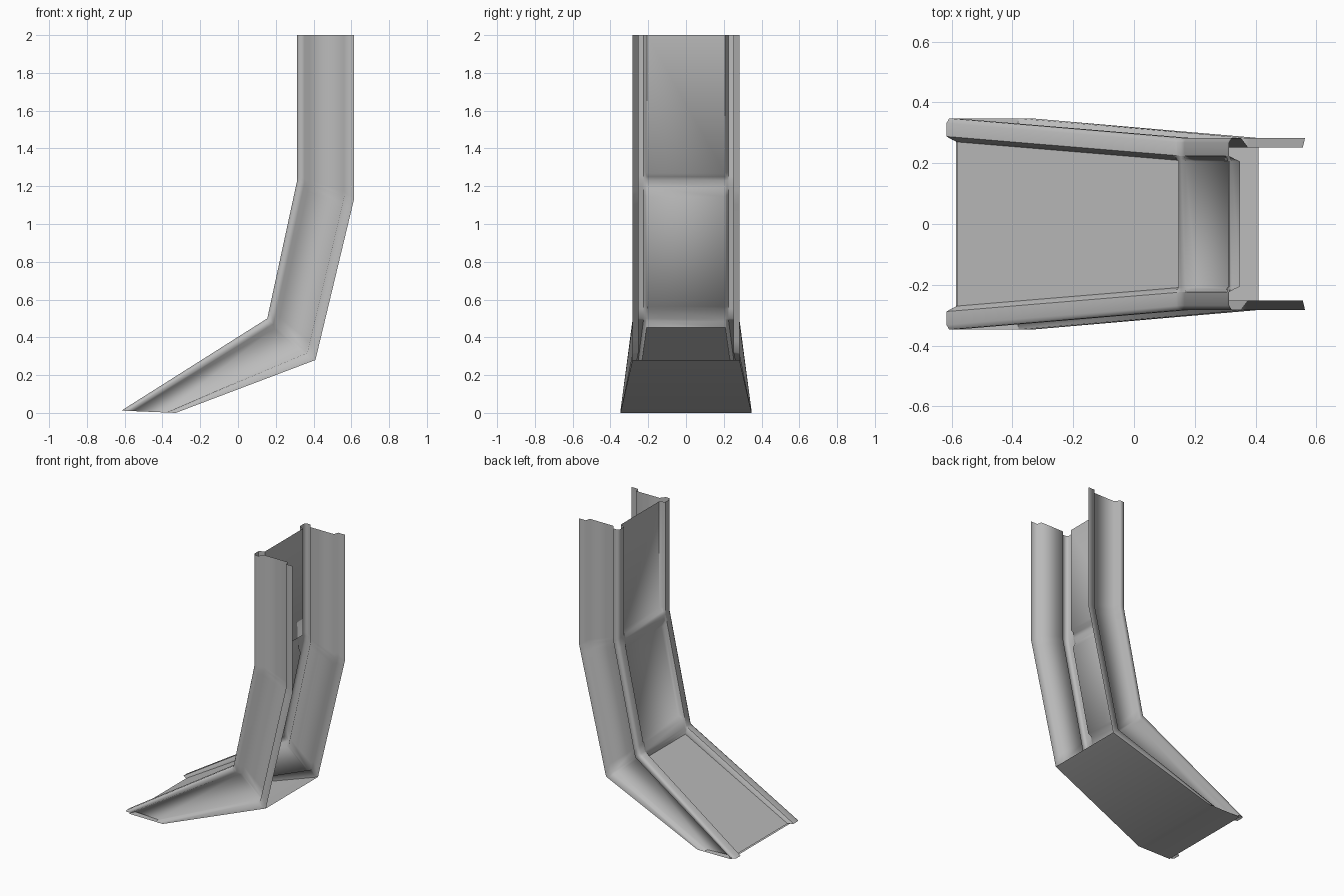
import bpy, bmesh, math

if "Cube" in bpy.data.objects:
    bpy.data.objects.remove(bpy.data.objects["Cube"])

grey = bpy.data.materials.new("plain_grey")
grey.diffuse_color = (0.5, 0.5, 0.5, 1)
grey.use_nodes = True
grey.node_tree.nodes["Principled BSDF"].inputs["Base Color"].default_value = grey.diffuse_color

# Bend stations: front edge (x, z), rear edge (x, z), extra half width
bends = [((0.313, 2.0), (0.614, 2.0), 0.0),
         ((0.313, 1.23), (0.614, 1.13), 0.0),
         ((0.155, 0.50), (0.41, 0.28), 0.0),
         ((-0.617, 0.012), (-0.33, 0.0), 0.064)]
# Extra stations along each leg: (position, panel recess 0..1)
legs = [[(0, 1), (0.935, 1), (0.97, 0.25)],
        [(0, 0), (0.05, 0.1), (0.1, 1), (0.88, 1), (0.93, 0.1)],
        [(0, 0), (0.02, 0.2), (0.045, 1), (1, 1)]]
# Half cross-section: (half width, depth from front edge to rear edge)
panel = [(0.0, 0.12), (0.206, 0.12), (0.214, 0.06), (0.224, 0.0)]
wall = [(0.224, 0.0), (0.268, 0.0), (0.283, 0.03), (0.283, 0.13), (0.251, 0.21),
        (0.251, 0.805), (0.283, 0.83), (0.283, 1.0)]


def mix(a, b, t):
    return a + (b - a) * t


def station(leg, u):
    (f0, r0, w0), (f1, r1, w1) = bends[leg], bends[leg + 1]
    front = [mix(f0[i], f1[i], u) for i in (0, 1)]
    rear = [mix(r0[i], r1[i], u) for i in (0, 1)]
    return front, rear, mix(w0, w1, u)


def finish(name, bm, angle):
    me = bpy.data.meshes.new(name)
    bm.to_mesh(me)
    bm.free()
    me.materials.append(grey)
    ob = bpy.data.objects.new(name, me)
    bpy.context.collection.objects.link(ob)
    bpy.ops.object.select_all(action='DESELECT')
    ob.select_set(True)
    bpy.context.view_layer.objects.active = ob
    bpy.ops.object.shade_smooth_by_angle(angle=math.radians(angle))
    return ob


def sweep(name, section, angle, is_panel=False):
    """Sweep a cross-section through every station."""
    bm = bmesh.new()
    rows = []
    for leg, stops in enumerate(legs):
        for u, recess in stops:
            front, rear, extra = station(leg, u)
            row = []
            for y, t in section:
                t = t * recess if is_panel else t
                side = 0 if y == 0 else math.copysign(1, y)
                row.append(bm.verts.new((mix(front[0], rear[0], t), y + side * extra,
                                         mix(front[1], rear[1], t))))
            rows.append(row)
    for a, b in zip(rows, rows[1:]):
        for i in range(len(section) - 1):
            bm.faces.new((a[i], a[i + 1], b[i + 1], b[i]))
    return finish(name, bm, angle)


# Recessed front panels with rounded cross bars at the bends
full = [(-y, t) for y, t in reversed(panel[1:])] + panel[1:]
front_panel = sweep("front_panel", full, 60, True)
front_panel.data.flip_normals()

# Channelled side walls, softly shaded across the channel
left = sweep("side_wall_back", wall, 89)
right = sweep("side_wall_front", [(-y, t) for y, t in wall], 89)
left.data.flip_normals()

# Underside of the foot
bm = bmesh.new()
rows = [[bm.verts.new((x, s * y, z)) for s in (-1, 1)]
        for x, y, z in ((0.41, 0.283, 0.28), (-0.33, 0.347, 0.0), (-0.585, 0.347, 0.002))]
for a, b in zip(rows, rows[1:]):
    bm.faces.new((a[0], b[0], b[1], a[1]))
bm.normal_update()
if all(f.normal.z > 0 for f in bm.faces):
    bmesh.ops.reverse_faces(bm, faces=bm.faces[:])
finish("foot_underside", bm, 30)
